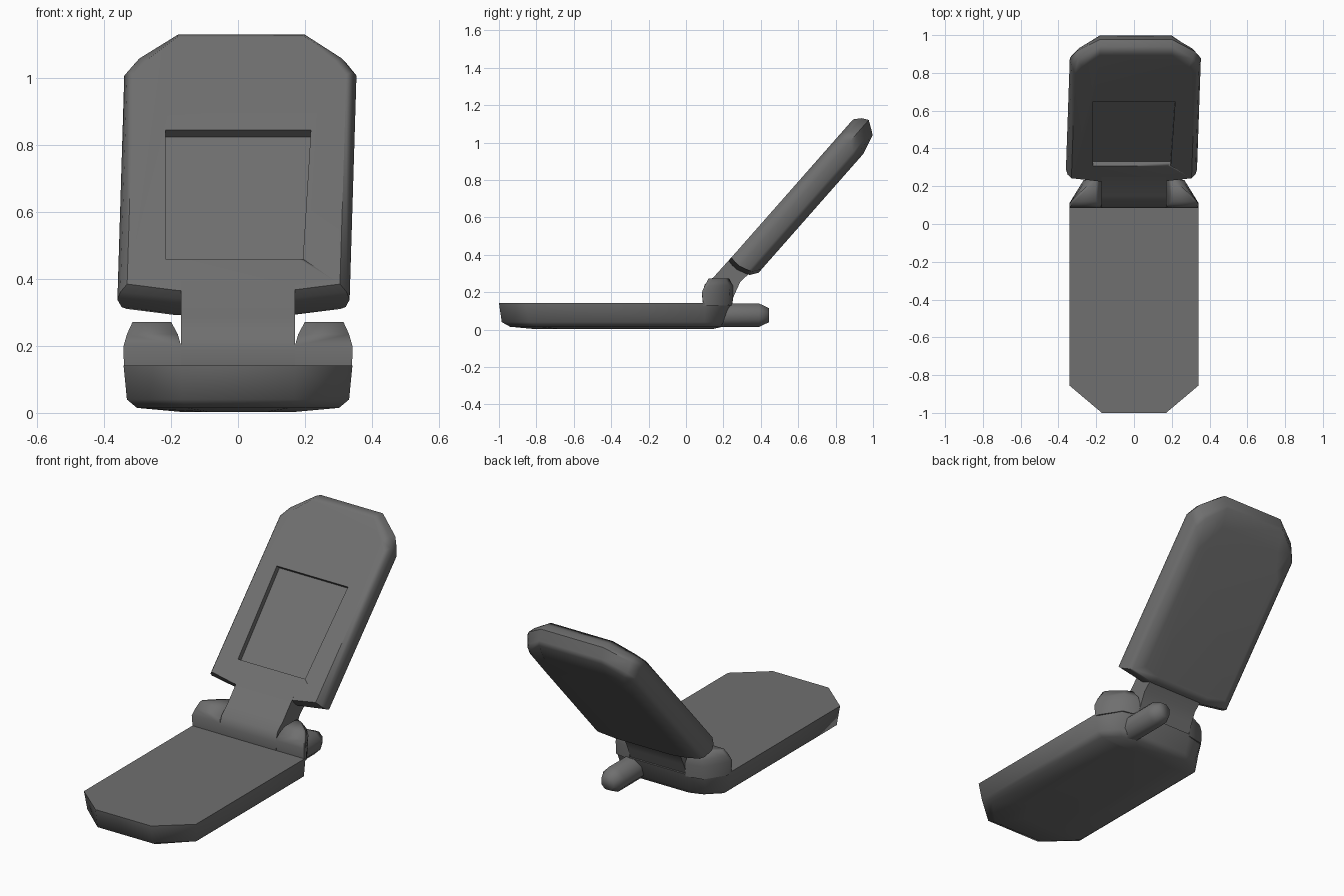
import bpy, bmesh, math
from mathutils import Vector

if "Cube" in bpy.data.objects:
    bpy.data.objects.remove(bpy.data.objects["Cube"])

shell = bpy.data.materials.new("dark_shell")
shell.diffuse_color = (0.16, 0.16, 0.16, 1)
shell.use_nodes = True
shell.node_tree.nodes["Principled BSDF"].inputs["Base Color"].default_value = shell.diffuse_color


def loft(name, rings, angle=60):
    """Skin a stack of equal-length rings and cap both ends."""
    bm = bmesh.new()
    vs = [[bm.verts.new(p) for p in r] for r in rings]
    n = len(rings[0])
    for a, b in zip(vs, vs[1:]):
        for i in range(n):
            j = (i + 1) % n
            bm.faces.new((a[i], a[j], b[j], b[i]))
    bm.faces.new(vs[0][::-1])
    bm.faces.new(vs[-1])
    bmesh.ops.recalc_face_normals(bm, faces=bm.faces)
    me = bpy.data.meshes.new(name)
    bm.to_mesh(me)
    bm.free()
    me.materials.append(shell)
    ob = bpy.data.objects.new(name, me)
    bpy.context.collection.objects.link(ob)
    bpy.ops.object.select_all(action='DESELECT')
    ob.select_set(True)
    bpy.context.view_layer.objects.active = ob
    bpy.ops.object.shade_smooth_by_angle(angle=math.radians(angle))
    return ob


def mirrored(half):
    """Close a right-hand half outline into a symmetric loop."""
    return half + [(-x, y) for x, y in reversed(half)]


# Keypad base: flat top, rounded belly
def base_ring(z, hw, front, back, chamfer):
    return [(x, y, z) for x, y in mirrored([
        (chamfer, front), (hw, front + 0.145), (hw, 0.10),
        (hw - 0.075, back - 0.025), (chamfer, back)])]


loft("keypad_base", [
    base_ring(0.142, 0.342, -1.0, 0.25, 0.17),
    base_ring(0.04, 0.332, -0.985, 0.215, 0.168),
    base_ring(0.015, 0.302, -0.94, 0.195, 0.155),
    base_ring(0.002, 0.16, -0.80, 0.14, 0.08)], 70)


# Hinge knuckles either side of the barrel
def knuckle_ring(s, z, x0, x1, y0, y1):
    return [(s * x, y, z) for x, y in (
        (x0, y0), (x1, y0), (x1, y0 + 0.02), (x1 - 0.075, y1 - 0.02), (x0, y1))]


for side, s in (("left", -1), ("right", 1)):
    loft("hinge_knuckle_" + side, [
        knuckle_ring(s, 0.13, 0.17, 0.341, 0.092, 0.249),
        knuckle_ring(s, 0.20, 0.17, 0.342, 0.085, 0.252),
        knuckle_ring(s, 0.235, 0.18, 0.332, 0.10, 0.25),
        knuckle_ring(s, 0.272, 0.20, 0.315, 0.12, 0.23)], 80)

# Hinge barrel and neck, joining base and lid
neck = [(0.09, 0.14), (0.085, 0.19), (0.10, 0.24), (0.15, 0.283), (0.25, 0.394),
        (0.37, 0.33), (0.29, 0.255), (0.265, 0.20), (0.235, 0.13)]
loft("hinge_neck", [[(x, y, z) for y, z in neck] for x in (-0.171, 0.171)])

# Antenna stub behind the right knuckle
loft("antenna", [
    [(0.168 + r * math.cos(math.pi * (i + 0.5) / 4), y,
      0.077 + r * math.sin(math.pi * (i + 0.5) / 4)) for i in range(8)]
    for y, r in ((0.14, 0.068), (0.39, 0.068), (0.445, 0.04))], 80)

# Lid, in its own plane: s runs up the lid, d is height above the front face
UP = Vector((0, 0.661, 0.750))
OUT = Vector((0, -0.750, 0.661))
TOP = Vector((0, 0.89, 1.12))


def lid_point(x, s, d):
    return TOP + UP * s + OUT * d + Vector((x + 0.023 * (s + 0.4), 0, 0))


def lid_ring(d, hw, top, bot):
    return [lid_point(x, s, d) for x, s in mirrored([
        (0.19, top), (hw - 0.035, top - 0.095), (hw, top - 0.15),
        (hw, bot + 0.01), (0.17, bot - 0.015)])]


lid = loft("screen_lid", [
    lid_ring(0.0, 0.318, 0.005, -0.99),
    lid_ring(-0.03, 0.338, 0.04, -0.995),
    lid_ring(-0.065, 0.347, 0.058, -0.995),
    lid_ring(-0.115, 0.335, 0.025, -0.98),
    lid_ring(-0.135, 0.32, 0.01, -0.97),
    lid_ring(-0.163, 0.27, -0.095, -0.93)], 55)

# Sunken screen
cutter = loft("screen_cutter", [
    [lid_point(x, s, d) for x, s in ((-0.205, -0.88), (0.205, -0.88),
                                     (0.217, -0.367), (-0.217, -0.367))]
    for d in (-0.03, 0.05)], 10)
cutter.hide_render = True
cutter.hide_set(True)
cut = lid.modifiers.new("screen_recess", 'BOOLEAN')
cut.operation = 'DIFFERENCE'
cut.solver = 'EXACT'
cut.object = cutter

# Keep the large faces flat while the rims stay soft
flat = lid.modifiers.new("flat_faces", 'WEIGHTED_NORMAL')
flat.keep_sharp = True
